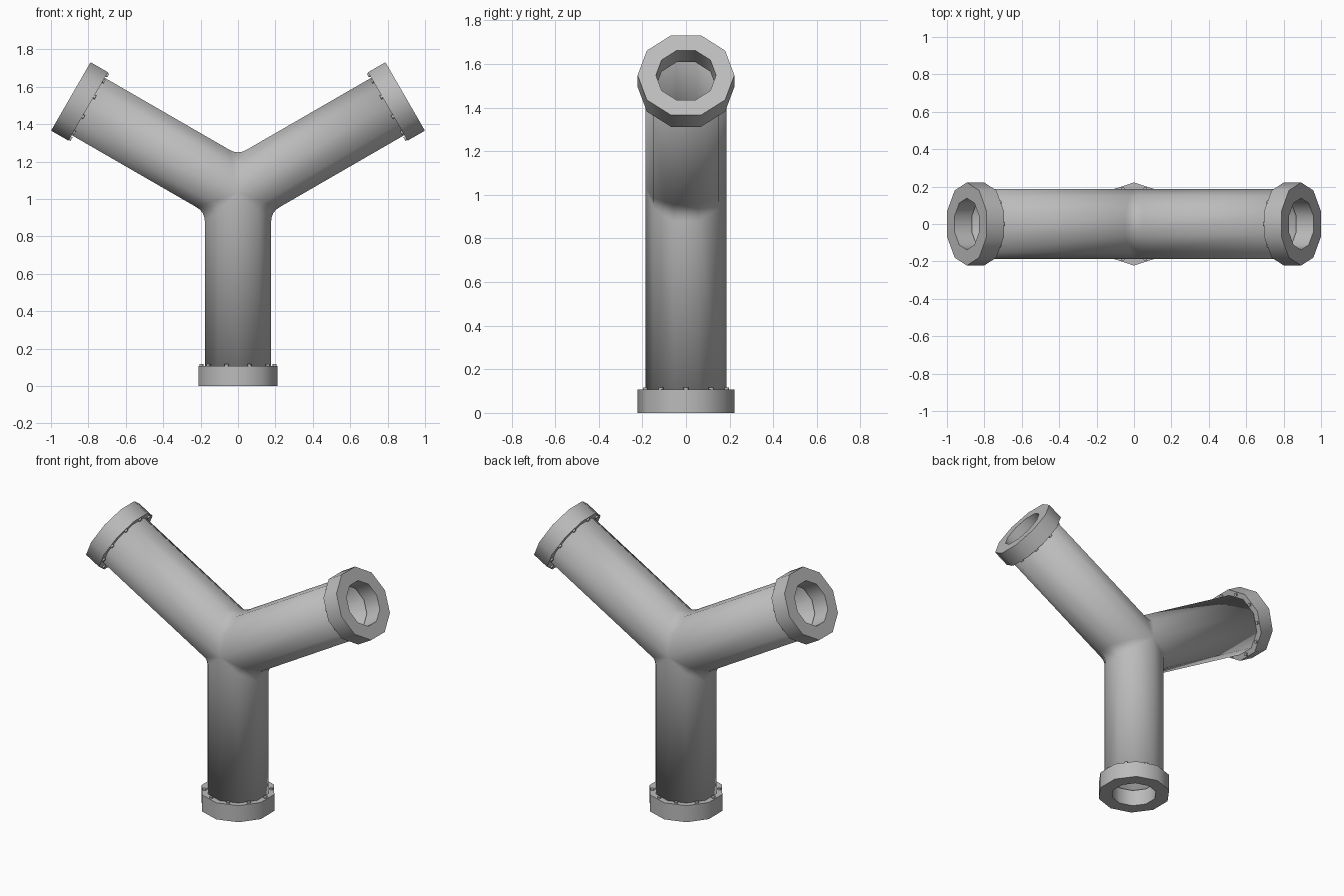
import bpy, bmesh
from math import sin, cos, pi, radians
from mathutils import Vector

if "Cube" in bpy.data.objects:
    bpy.data.objects.remove(bpy.data.objects["Cube"])

LENGTH = 1.032          # from the junction centre to each open end
SIDES = 10
PIPE_R, BORE_R, FLANGE_R = 0.186, 0.138, 0.222
FLANGE_T = 0.107
FILLET = 0.055
CENTRE = Vector((0, 0, LENGTH))
LEGS = {"bottom": -90, "left": 30, "right": 150}

grey = bpy.data.materials.new("pipe grey")
grey.use_nodes = True
grey.diffuse_color = (0.5, 0.5, 0.5, 1)
grey.node_tree.nodes["Principled BSDF"].inputs["Base Color"].default_value = (0.5, 0.5, 0.5, 1)


def direction(deg):
    return Vector((cos(radians(deg)), 0, sin(radians(deg))))


def place(deg, t, u, y):
    """Point at distance t along a leg, u sideways and y in depth."""
    return CENTRE + direction(deg) * t + direction(deg + 90) * u + Vector((0, y, 0))


def finish(name, bm, angle):
    mesh = bpy.data.meshes.new(name)
    bm.to_mesh(mesh)
    bm.free()
    mesh.materials.append(grey)
    obj = bpy.data.objects.new(name, mesh)
    bpy.context.collection.objects.link(obj)
    bpy.ops.object.select_all(action='DESELECT')
    obj.select_set(True)
    bpy.context.view_layer.objects.active = obj
    bpy.ops.object.shade_smooth_by_angle(angle=radians(angle))
    return obj


# Three-way pipe: a half-pipe sheet swept round each crotch, then welded
def build_pipe():
    bm = bmesh.new()
    end = LENGTH - FLANGE_T + 0.01
    for a in LEGS.values():
        b = a + 120
        columns = []
        for k in range(SIDES // 2 + 1):
            ang = 2 * pi * k / SIDES
            u, y = PIPE_R * sin(ang), PIPE_R * cos(ang)
            mitre = u / 3 ** 0.5
            ease = FILLET * u / PIPE_R
            p0, p2 = place(a, mitre + ease, u, y), place(b, mitre + ease, -u, y)
            corner = place(a, mitre, u, y)
            path = [place(a, end, u, y)]
            for i in range(5):
                s = i / 4
                path.append(p0 * (1 - s) ** 2 + corner * 2 * s * (1 - s) + p2 * s * s)
            path.append(place(b, end, -u, y))
            columns.append([bm.verts.new(p) for p in path])
        for c, n in zip(columns, columns[1:]):
            for i in range(len(c) - 1):
                bm.faces.new((c[i], c[i + 1], n[i + 1], n[i]))
    bmesh.ops.remove_doubles(bm, verts=bm.verts, dist=0.0005)
    pipe = finish("three_way_pipe", bm, 60)
    wall = pipe.modifiers.new("wall", 'SOLIDIFY')
    wall.thickness = 0.035
    wall.offset = -1


# Ten-sided collar with an open bore
def build_flange(name, deg):
    bm = bmesh.new()
    back = LENGTH - FLANGE_T
    rings = []
    for r, t in ((FLANGE_R, back), (FLANGE_R, LENGTH), (BORE_R, LENGTH), (BORE_R, back)):
        rings.append([bm.verts.new(place(deg, t, r * sin(2 * pi * k / SIDES), r * cos(2 * pi * k / SIDES)))
                      for k in range(SIDES)])
    for i, ring in enumerate(rings):
        nxt = rings[(i + 1) % len(rings)]
        for k in range(SIDES):
            m = (k + 1) % SIDES
            bm.faces.new((ring[k], ring[m], nxt[m], nxt[k]))
    bmesh.ops.recalc_face_normals(bm, faces=bm.faces)
    finish(name + "_flange", bm, 40)


# Small bolt heads on the back of the collar, one per side
def build_bolts(name, deg):
    bm = bmesh.new()
    turn = direction(deg).to_track_quat('Z', 'Y').to_matrix().to_4x4()
    for k in range(SIDES):
        ang = 2 * pi * (k + 0.5) / SIDES
        made = bmesh.ops.create_cone(bm, cap_ends=True, segments=8, radius1=0.011, radius2=0.011, depth=0.02)
        bmesh.ops.transform(bm, matrix=turn, verts=made["verts"])
        bmesh.ops.translate(bm, verts=made["verts"],
                            vec=place(deg, LENGTH - FLANGE_T, 0.196 * sin(ang), 0.196 * cos(ang)))
    finish(name + "_bolts", bm, 50)


build_pipe()
for leg, angle in LEGS.items():
    build_flange(leg, angle)
    build_bolts(leg, angle)
